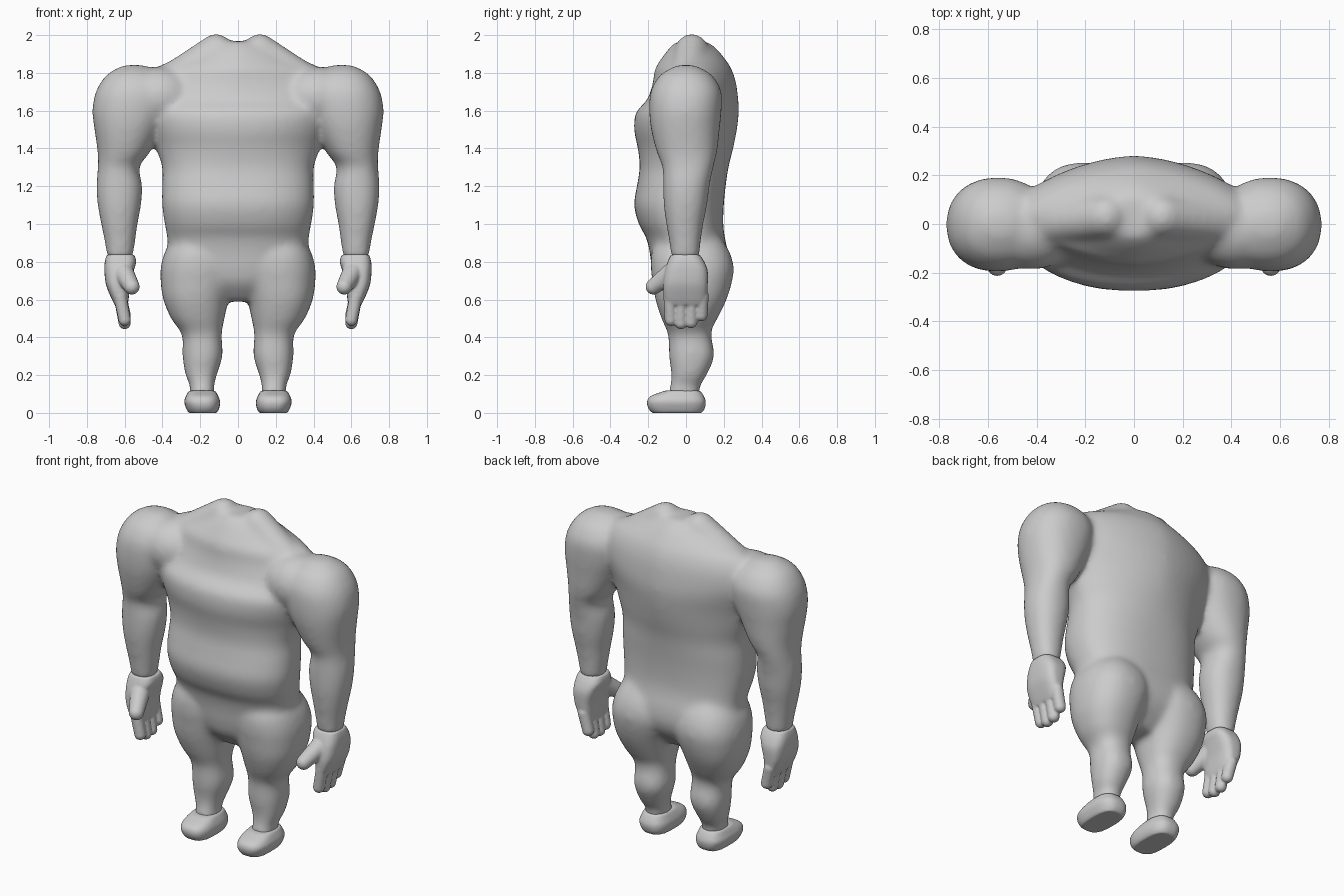
import bpy, bmesh
from math import cos, sin, pi, radians
from mathutils import Vector, Matrix

cube = bpy.data.objects.get("Cube")
if cube:
    bpy.data.objects.remove(cube, do_unlink=True)

skin = bpy.data.materials.new("clay grey")
skin.use_nodes = True
grey = (0.6, 0.6, 0.6, 1)
skin.diffuse_color = grey
skin.node_tree.nodes["Principled BSDF"].inputs["Base Color"].default_value = grey


def power(value, exponent):
    return abs(value) ** exponent * (1 if value >= 0 else -1)


def curve_through(sections, steps=5):
    """Insert smoothly interpolated sections between the given ones."""
    points = [Vector(s) for s in sections]
    padded = [points[0]] + points + [points[-1]]
    result = []
    for a, b, c, d in zip(padded, padded[1:], padded[2:], padded[3:]):
        for i in range(steps):
            t = i / steps
            result.append(b + (c - a) * (t / 2) + (2 * a - 5 * b + 4 * c - d) * (t * t / 2)
                          + (3 * b - a - 3 * c + d) * (t ** 3 / 2))
    return result + [points[-1]]


def loft(bm, sections, side=1, count=48):
    """Stack rounded rings: height, centre x, half width, front y, back y,
    front squareness, back squareness."""
    rings = []
    for z, cx, rx, front, back, square_front, square_back in curve_through(sections):
        cy, ry = (front + back) / 2, (back - front) / 2
        ring = []
        for i in range(count):
            a = 2 * pi * i / count
            exponent = 2 / (square_back if sin(a) > 0 else square_front)
            x = cx + rx * power(cos(a), exponent)
            y = cy + ry * power(sin(a), exponent)
            ring.append(bm.verts.new((side * x, y, z)))
        rings.append(ring)
    for low, high in zip(rings, rings[1:]):
        for i in range(count):
            j = (i + 1) % count
            bm.faces.new((low[i], low[j], high[j], high[i]))
    bm.faces.new(rings[0])
    bm.faces.new(rings[-1])


def ball(bm, centre, size):
    matrix = Matrix.Translation(centre) @ Matrix.Diagonal((*size, 1))
    bmesh.ops.create_uvsphere(bm, u_segments=24, v_segments=14, radius=1, matrix=matrix)


def digit(bm, start, end, thick, thin):
    """A tapering finger or muscle as a closely spaced chain of balls."""
    a, b = Vector(start), Vector(end)
    for i in range(11):
        t = i / 10
        ball(bm, a.lerp(b, t), [thick + (thin - thick) * t] * 3)


def finish(bm, name, voxel, smoothing):
    """Fuse overlapping volumes into one softly blended skin."""
    bmesh.ops.recalc_face_normals(bm, faces=bm.faces)
    mesh = bpy.data.meshes.new(name)
    bm.to_mesh(mesh)
    bm.free()
    mesh.materials.append(skin)
    obj = bpy.data.objects.new(name, mesh)
    bpy.context.collection.objects.link(obj)
    bpy.ops.object.select_all(action='DESELECT')
    bpy.context.view_layer.objects.active = obj
    obj.select_set(True)
    fuse = obj.modifiers.new("fuse", 'REMESH')
    fuse.mode = 'VOXEL'
    fuse.voxel_size = voxel
    soften = obj.modifiers.new("soften", 'SMOOTH')
    soften.factor = 0.5
    soften.iterations = smoothing
    for modifier in list(obj.modifiers):
        bpy.ops.object.modifier_apply(modifier=modifier.name)
    bpy.ops.object.shade_smooth_by_angle(angle=radians(60))


# Torso profile: height, half width, front, back, front and back squareness
torso = [
    (.59, .12, -.08, .1, 2, 2), (.68, .26, -.155, .185, 2.2, 2.4),
    (.76, .34, -.18, .222, 2.3, 2.5), (.85, .368, -.192, .222, 2.4, 2.5),
    (.93, .375, -.212, .205, 2.4, 2.4), (1, .388, -.25, .197, 2.4, 2.4),
    (1.1, .402, -.275, .2, 2.4, 2.3), (1.2, .402, -.26, .21, 2.4, 2.2),
    (1.3, .402, -.245, .225, 2.3, 2), (1.4, .435, -.255, .25, 2.1, 1.8),
    (1.5, .47, -.275, .27, 2.1, 1.7), (1.59, .5, -.265, .28, 2.1, 1.7),
    (1.66, .51, -.205, .277, 2, 1.65), (1.75, .5, -.175, .265, 1.7, 1.6),
    (1.82, .45, -.165, .242, 1.6, 1.6), (1.87, .34, -.135, .21, 1.6, 1.7),
    (1.93, .2, -.09, .16, 1.8, 1.8), (1.967, .11, -.05, .11, 2, 2),
]
arm = [
    (.82, .625, .068, -.08, .07), (.9, .625, .08, -.088, .078),
    (1, .628, .097, -.105, .092), (1.1, .628, .115, -.118, .112),
    (1.2, .628, .122, -.122, .125), (1.3, .632, .11, -.125, .145),
    (1.38, .605, .138, -.155, .165), (1.5, .582, .178, -.185, .178),
    (1.6, .566, .205, -.195, .188), (1.7, .553, .2, -.188, .188),
    (1.78, .55, .155, -.145, .145), (1.82, .55, .1, -.09, .09),
    (1.842, .55, .05, -.04, .04),
]
leg = [
    (.09, .19, .07, -.1, .075), (.14, .19, .064, -.085, .075),
    (.2, .195, .083, -.078, .11), (.3, .188, .106, -.09, .15),
    (.4, .19, .104, -.093, .135), (.45, .2, .118, -.108, .14),
    (.5, .213, .142, -.13, .167), (.6, .223, .173, -.162, .215),
    (.7, .213, .197, -.178, .245), (.78, .205, .203, -.187, .252),
    (.87, .198, .18, -.175, .222), (.97, .19, .11, -.1, .15),
]
palm = [
    (.57, .618, .034, -.1, .095), (.61, .625, .047, -.116, .108),
    (.68, .635, .064, -.12, .115), (.75, .63, .077, -.112, .115),
    (.8, .622, .083, -.097, .097), (.838, .622, .073, -.08, .072),
]
foot = [
    (0, .187, .075, -.18, .085), (.025, .187, .088, -.2, .1),
    (.06, .19, .095, -.207, .105), (.09, .19, .085, -.185, .094),
    (.118, .19, .07, -.11, .075),
]


def with_squareness(sections, value):
    return [(*s, value, value) for s in sections]


# Body with arms, legs, shoulder bridges and sloping neck muscles
body = bmesh.new()
loft(body, [(s[0], 0, *s[1:]) for s in torso])
for side in (1, -1):
    loft(body, with_squareness(arm, 2.2), side)
    loft(body, with_squareness(leg, 2.3), side)
    ball(body, (side * .42, -.02, 1.67), (.2, .168, .163))
    digit(body, (side * .115, .03, 1.918), (side * .38, .005, 1.737), .09, .095)
finish(body, "body", .014, 22)

# Hands and feet
for side, word in ((1, "left"), (-1, "right")):
    hand = bmesh.new()
    loft(hand, with_squareness(palm, 3), side)
    for i, tip in enumerate((.493, .476, .481, .518)):
        y = -.085 + .057 * i
        digit(hand, (side * .625, y, .62), (side * .6, y * .95, tip), .035, .033)
    digit(hand, (side * .605, -.075, .74), (side * .562, -.172, .668), .055, .042)
    finish(hand, word + "_hand", .007, 4)

    shoe = bmesh.new()
    loft(shoe, with_squareness(foot, 2.8), side)
    finish(shoe, word + "_foot", .008, 4)
